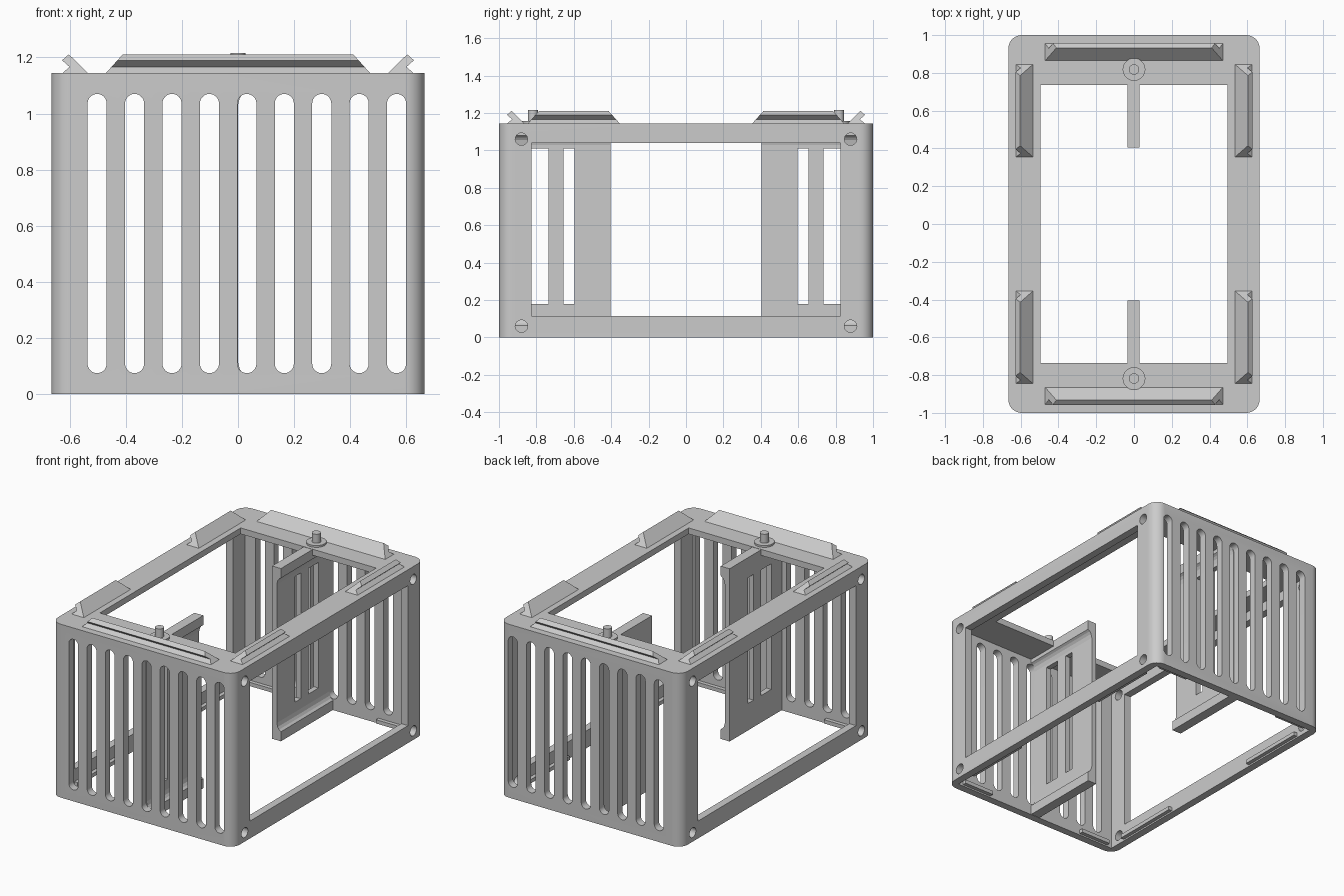
import bpy, bmesh, math

if "Cube" in bpy.data.objects:
    bpy.data.objects.remove(bpy.data.objects["Cube"])

grey = bpy.data.materials.new("plain grey")
grey.diffuse_color = (0.6, 0.6, 0.6, 1)
grey.use_nodes = True
grey.node_tree.nodes["Principled BSDF"].inputs["Base Color"].default_value = grey.diffuse_color

H = 1.145            # body height
HX, HY = 0.665, 1.0  # body half sizes
WALL = 0.05


def finish(name, bm):
    bmesh.ops.recalc_face_normals(bm, faces=bm.faces)
    me = bpy.data.meshes.new(name)
    bm.to_mesh(me)
    bm.free()
    ob = bpy.data.objects.new(name, me)
    bpy.context.collection.objects.link(ob)
    me.materials.append(grey)
    return ob


def add_prism(bm, pts, axis, a, b, taper=0.0, base=0.0):
    """Extrude a 2D profile along an axis; taper pulls the ends in with height."""
    def place(p, t):
        u, v = p
        return {"x": (t, u, v), "y": (u, t, v), "z": (u, v, t)}[axis]
    r0 = [bm.verts.new(place(p, a + taper * (p[1] - base))) for p in pts]
    r1 = [bm.verts.new(place(p, b - taper * (p[1] - base))) for p in pts]
    bm.faces.new(r0)
    bm.faces.new(r1)
    n = len(pts)
    for i in range(n):
        j = (i + 1) % n
        bm.faces.new((r0[i], r0[j], r1[j], r1[i]))


def add_box(bm, x0, x1, y0, y1, z0, z1):
    add_prism(bm, [(x0, y0), (x1, y0), (x1, y1), (x0, y1)], "z", z0, z1)


def rounded(cx, cy, hx, hy, r, n=8):
    pts = []
    for k, (sx, sy) in enumerate([(1, 1), (-1, 1), (-1, -1), (1, -1)]):
        for i in range(n + 1):
            a = math.pi / 2 * (k + i / n)
            pts.append((cx + sx * (hx - r) + r * math.cos(a),
                        cy + sy * (hy - r) + r * math.sin(a)))
    # drop coincident points where straight sides vanish
    out = []
    for p in pts:
        if not out or math.dist(p, out[-1]) > 1e-5:
            out.append(p)
    if math.dist(out[0], out[-1]) < 1e-5:
        out.pop()
    return out


def circle(cx, cy, r, n=24):
    return [(cx + r * math.cos(2 * math.pi * i / n),
             cy + r * math.sin(2 * math.pi * i / n)) for i in range(n)]


def cut(ob, bm):
    cutter = finish("cutter", bm)
    cutter.hide_render = True
    m = ob.modifiers.new("cut", "BOOLEAN")
    m.operation, m.solver, m.object = "DIFFERENCE", "EXACT", cutter
    bpy.context.view_layer.objects.active = ob
    bpy.ops.object.modifier_apply(modifier=m.name)
    bpy.data.objects.remove(cutter)


def smooth(ob):
    bpy.ops.object.select_all(action="DESELECT")
    ob.select_set(True)
    bpy.context.view_layer.objects.active = ob
    bpy.ops.object.shade_smooth_by_angle(angle=math.radians(30))


# Body shell with rounded vertical corners, open underneath
bm = bmesh.new()
add_prism(bm, rounded(0, 0, HX, HY, 0.07), "z", 0, H)
body = finish("body_frame", bm)
bm = bmesh.new()
add_box(bm, -HX + WALL, HX - WALL, -HY + WALL, HY - WALL, -0.1, H - 0.04)
cut(body, bm)

# Top opening
bm = bmesh.new()
add_box(bm, -0.495, 0.495, -0.735, 0.735, 1.0, 1.3)
cut(body, bm)

# Side openings
bm = bmesh.new()
add_box(bm, -0.9, 0.9, -0.825, 0.825, 0.115, 1.04)
cut(body, bm)

# Ventilation slots in front and back walls
bm = bmesh.new()
for i in range(9):
    add_prism(bm, rounded(-0.502 + i * 0.1334, 0.5725, 0.034, 0.4975, 0.034), "y", -1.2, 1.2)
cut(body, bm)

# Screw holes in the side walls
bm = bmesh.new()
for y in (-0.88, 0.88):
    for z in (0.06, 1.06):
        add_prism(bm, circle(y, z, 0.033), "x", -0.9, 0.9)
cut(body, bm)
smooth(body)

# Central channel-shaped divider at each end
lower = [(0.03, 0.002), (0.03, 0.065), (0.016, 0.075), (0.006, 0.09), (0, 0.115)]
channel = [(-0.035, 0.002)] + lower + [(x, H - z) for x, z in reversed(lower)] + [(-0.035, H - 0.002)]
for s, label in ((-1, "front"), (1, "back")):
    bm = bmesh.new()
    add_prism(bm, channel, "y", s * 0.405, s * 0.955)
    divider = finish(label + "_divider", bm)
    bm = bmesh.new()
    for y0, y1 in ((0.595, 0.655), (0.735, 0.84)):
        add_box(bm, -0.1, 0.1, min(s * y0, s * y1), max(s * y0, s * y1), 0.18, 1.01)
    cut(divider, bm)

    # Locating pin with its collar
    bm = bmesh.new()
    add_prism(bm, circle(0, s * 0.818, 0.06, 32), "z", H - 0.01, H + 0.012)
    add_prism(bm, circle(0, s * 0.818, 0.027, 32), "z", H, 1.216)
    smooth(finish(label + "_pin", bm))

# Hooked clip rails on the top rim
hook = [(0.535, H), (0.603, 1.211), (0.627, 1.19), (0.60, 1.166), (0.625, H)]
for s, label in ((-1, "front"), (1, "back")):
    bm = bmesh.new()
    add_prism(bm, [(s * (u + 0.33), v) for u, v in hook], "x", -0.47, 0.47, 0.9, H)
    finish(label + "_clip_rail", bm)
    for side, where in ((-1, "left"), (1, "right")):
        bm = bmesh.new()
        add_prism(bm, [(side * u, v) for u, v in hook], "y",
                  *sorted((s * 0.355, s * 0.845)), 0.9, H)
        finish(label + "_" + where + "_clip_rail", bm)

# Small catch ledges along the lower inside edges
bm = bmesh.new()
for sx in (-1, 1):
    for sy in (-1, 1):
        x0, x1 = sorted((sx * 0.36, sx * 0.58))
        y0, y1 = sorted((sy * 0.955, sy * 0.925))
        add_box(bm, x0, x1, y0, y1, 0.01, 0.035)
        x0, x1 = sorted((sx * 0.62, sx * 0.59))
        y0, y1 = sorted((sy * 0.37, sy * 0.83))
        add_box(bm, x0, x1, y0, y1, 0.01, 0.035)
finish("catch_ledges", bm)
